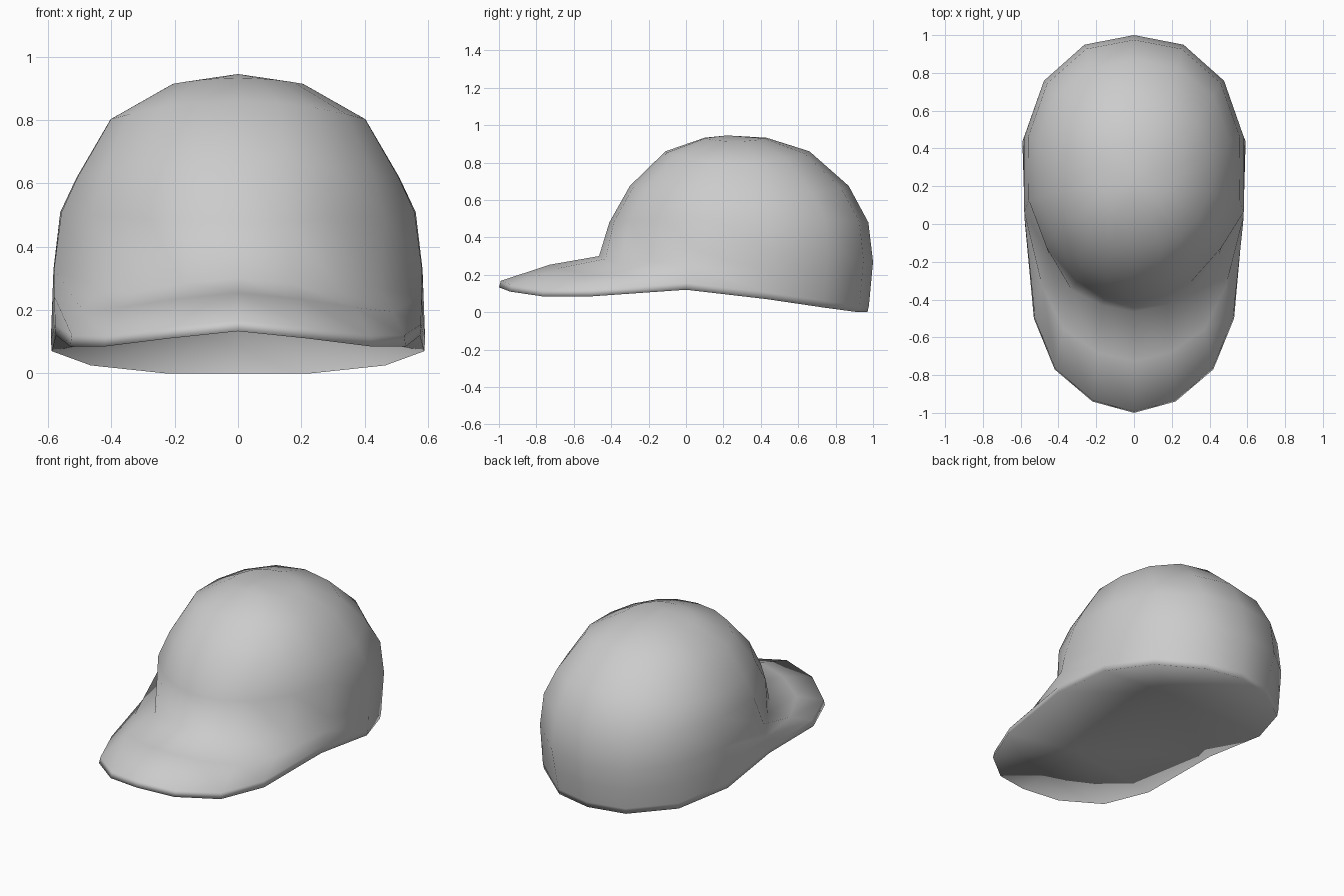
import bpy, bmesh
from math import sin, cos, radians

cube = bpy.data.objects.get("Cube")
if cube:
    bpy.data.objects.remove(cube, do_unlink=True)

# Material
grey = bpy.data.materials.new("light_grey")
grey.use_nodes = True
colour = (0.6, 0.6, 0.6, 1)
grey.diffuse_color = colour
grey.node_tree.nodes["Principled BSDF"].inputs["Base Color"].default_value = colour

# Lower edge of the cap on its left half, from back centre to brim tip
RIM = [(0, .97, 0), (.23, .92, 0), (.465, .735, .025), (.588, .43, .07), (.575, 0, .12),
       (.53, -.5, .085), (.42, -.77, .085), (.22, -.94, .11), (0, -1, .133)]
# Column directions around the crown, in degrees from the back
ANGLES = [0, 23, 51, 78, 103, 126, 148, 165, 180]
# Crown rings: height, front y, back y, half width, drop at the sides, front roundness
CROWN = [(.27, -.46, 1.0, .594, -.06, .85), (.48, -.41, .975, .572, -.03, 1),
         (.675, -.3, .87, .52, .06, .95), (.86, -.11, .66, .41, .06, .85),
         (.933, .1, .43, .21, .02, .85)]
FIRST_BRIM = 5


def crown_ring(z, front, back, width, drop, roundness):
    mid, depth = (front + back) / 2, (back - front) / 2
    ring = []
    for a in ANGLES:
        s, c = abs(sin(radians(a))), cos(radians(a))
        power = roundness if c < 0 else .87
        s, c = s ** power, abs(c) ** power * (1 if c > 0 else -1)
        ring.append((width * s, mid + depth * c, z - drop * s * s))
    ring[0], ring[-1] = (0, back, z), (0, front, z)
    return ring


def blend(p, q, lift):
    return ((p[0] + q[0]) / 2, (p[1] + q[1]) / 2, (p[2] + q[2]) / 2 + lift)


# Half rings from the rim up to the crown
base = crown_ring(*CROWN[0])
base[FIRST_BRIM:] = [(.45, -.16, .27), (.33, -.35, .255), (.17, -.43, .285), (0, -.465, .3)]
lip = [(x * .99, y * .99, z + .035) if i >= FIRST_BRIM else (x * 1.005, y + .008, z + .035)
       for i, (x, y, z) in enumerate(RIM)]
middle = [blend(p, q, .02 if i > FIRST_BRIM else 0) for i, (p, q) in enumerate(zip(lip, base))]
halves = [RIM, lip, middle, base] + [crown_ring(*c) for c in CROWN[1:]]

# Full rings, mirrored across the centre plane
bm = bmesh.new()
rings = []
for half in halves:
    full = half + [(-x, y, z) for x, y, z in half[-2:0:-1]]
    rings.append([bm.verts.new(p) for p in full])
count = len(rings[0])

# Outer skin
for low, high in zip(rings, rings[1:]):
    for i in range(count):
        j = (i + 1) % count
        bm.faces.new((low[i], low[j], high[j], high[i]))
apex = bm.verts.new((0, .22, .945))
for i in range(count):
    bm.faces.new((rings[-1][i], rings[-1][(i + 1) % count], apex))

# Arched underside: one fan below the head, one below the brim
rim = rings[0]
head = bm.verts.new((0, .3, .2))
brim = bm.verts.new((0, -.5, .16))
side = FIRST_BRIM - 1
for i in range(count):
    hub = brim if side <= i < count - side else head
    bm.faces.new((rim[(i + 1) % count], rim[i], hub))
for corner in (rim[side], rim[-side]):
    bm.faces.new((corner, head, brim))

bmesh.ops.recalc_face_normals(bm, faces=bm.faces)
for face in bm.faces:
    face.smooth = True
mesh = bpy.data.meshes.new("peaked_cap")
bm.to_mesh(mesh)
bm.free()
mesh.materials.append(grey)
cap = bpy.data.objects.new("peaked_cap", mesh)
bpy.context.collection.objects.link(cap)
